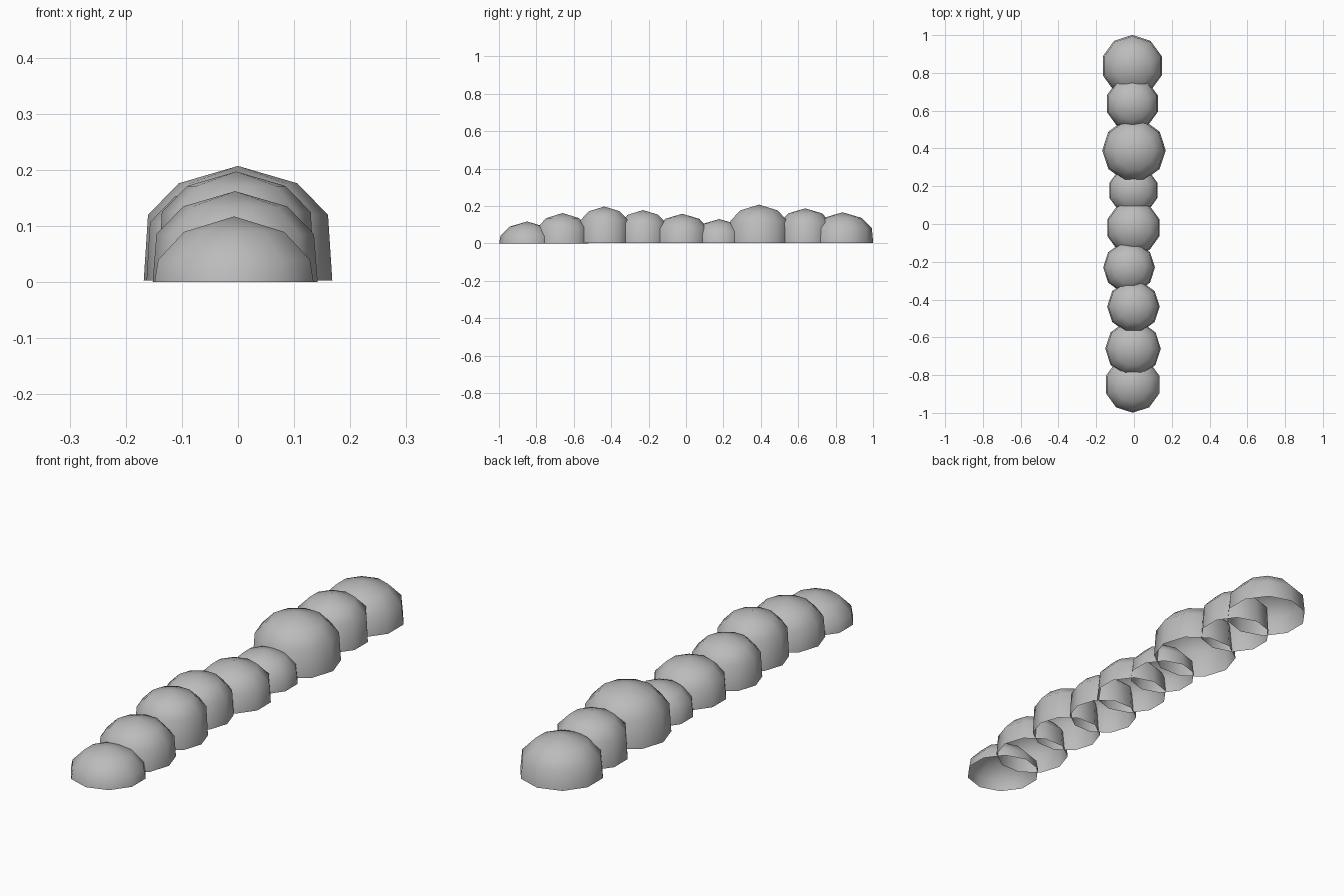
import bpy, bmesh
from math import sin, cos, pi, radians

cube = bpy.data.objects.get("Cube")
if cube:
    bpy.data.objects.remove(cube, do_unlink=True)

# One plain grey for the whole row
grey = bpy.data.materials.new("plain_grey")
grey.use_nodes = True
color = (0.5, 0.5, 0.5, 1)
grey.diffuse_color = color
grey.node_tree.nodes["Principled BSDF"].inputs["Base Color"].default_value = color

SIDES = 10


def dome(name, x, y, radius, height, turn, base):
    """Open-bottomed faceted dome: pole, two rounded rings, upright wall."""
    rings = ((0.63, height - 0.185 * radius),
             (0.955, height - 0.52 * radius),
             (1.0, base))
    bm = bmesh.new()
    pole = bm.verts.new((0, 0, height))
    loops = []
    for scale, z in rings:
        r = radius * scale
        angles = [turn + 2 * pi * i / SIDES for i in range(SIDES)]
        loops.append([bm.verts.new((r * cos(a), r * sin(a), z)) for a in angles])
    for i in range(SIDES):
        j = (i + 1) % SIDES
        bm.faces.new((pole, loops[0][i], loops[0][j]))
        for upper, lower in zip(loops, loops[1:]):
            bm.faces.new((upper[i], lower[i], lower[j], upper[j]))
    for face in bm.faces:
        face.smooth = True
    mesh = bpy.data.meshes.new(name)
    bm.to_mesh(mesh)
    bm.free()
    mesh.materials.append(grey)
    obj = bpy.data.objects.new(name, mesh)
    obj.location = (x, y, 0)
    bpy.context.collection.objects.link(obj)


# Row of overlapping domes, front to back: x, y, radius, height, corner faces front
row = (
    (-0.007, -0.85, 0.149, 0.117, True),
    (-0.005, -0.66, 0.147, 0.162, False),
    (-0.003, -0.437, 0.139, 0.197, False),
    (-0.026, -0.23, 0.137, 0.178, False),
    (-0.003, -0.02, 0.145, 0.158, True),
    (-0.003, 0.178, 0.133, 0.13, True),
    (0, 0.39, 0.168, 0.207, False),
    (-0.009, 0.637, 0.142, 0.187, True),
    (-0.009, 0.837, 0.164, 0.166, True),
)
for n, (x, y, radius, height, corner) in enumerate(row):
    turn = radians(18) if corner else 0
    dome(f"dome_{n + 1}", x, y, radius, height, turn, 0.003 if n > 1 else 0)
